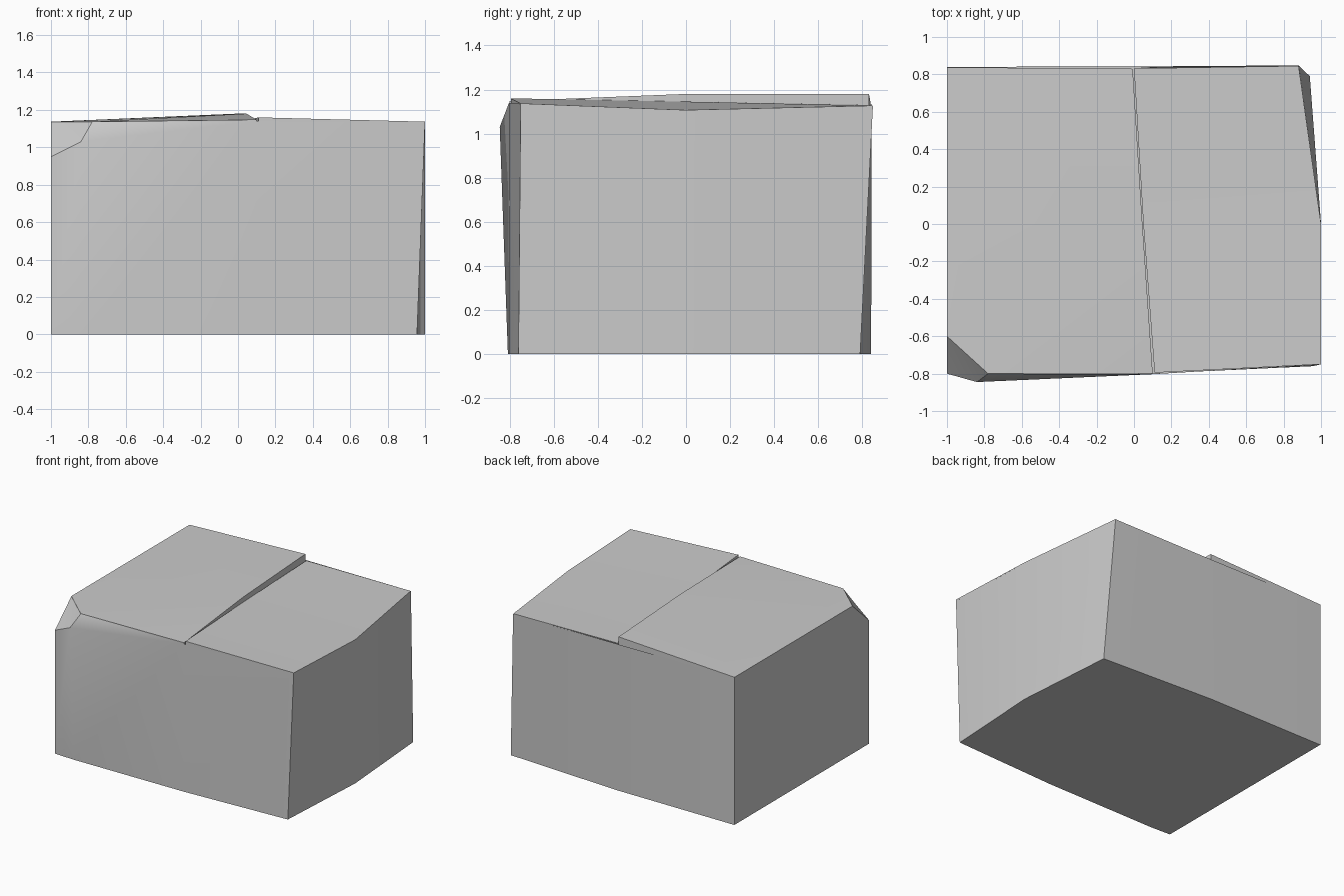
import bpy, bmesh

if "Cube" in bpy.data.objects:
    bpy.data.objects.remove(bpy.data.objects["Cube"])


def make_object(name, verts, faces):
    """Mesh object with consistent normals, smooth except at sharp folds."""
    bm = bmesh.new()
    vs = [bm.verts.new(v) for v in verts]
    for f in faces:
        bm.faces.new([vs[i] for i in f])
    bmesh.ops.recalc_face_normals(bm, faces=bm.faces)
    mesh = bpy.data.meshes.new(name)
    bm.to_mesh(mesh)
    bm.free()
    ob = bpy.data.objects.new(name, mesh)
    bpy.context.collection.objects.link(ob)
    bpy.ops.object.select_all(action='DESELECT')
    ob.select_set(True)
    bpy.context.view_layer.objects.active = ob
    bpy.ops.object.shade_smooth_by_angle(angle=0.52)
    return ob


def make_flap(name, outline, top_faces, base_z):
    """Folded sheet with a rim dropping to the wall tops."""
    n = len(outline)
    verts = list(outline) + [(x, y, min(z, base_z) - 0.005) for x, y, z in outline]
    faces = list(top_faces)
    faces += [(i, (i + 1) % n, (i + 1) % n + n, i + n) for i in range(n)]
    faces += [tuple(i + n for i in reversed(f)) for f in top_faces]
    return make_object(name, verts, faces)


# Carton walls and base: (bottom x, y), (top x, y, z), going round from front left
columns = [
    ((-1.0, -0.80), (-1.0, -0.80, 0.95)),
    ((-0.84, -0.808), (-0.84, -0.845, 1.03)),
    ((0.10, -0.80), (0.10, -0.803, 1.14)),
    ((0.957, -0.76), (1.0, -0.75, 1.135)),
    ((1.0, 0.0), (1.0, 0.0, 1.105)),
    ((0.94, 0.79), (0.88, 0.848, 1.125)),
    ((0.0, 0.84), (0.0, 0.842, 1.128)),
    ((-1.0, 0.84), (-1.0, 0.84, 1.135)),
    ((-1.0, -0.60), (-1.0, -0.60, 1.135)),
]
n = len(columns)
verts = [(*b, 0.0) for b, t in columns] + [t for b, t in columns]
verts.append((-0.78, -0.80, 1.135))
walls = [(i, (i + 1) % n, (i + 1) % n + n, i + n) for i in range(n)]
# Crushed front left corner
dent = [(n, n + 1, n + 8), (n + 1, 2 * n, n + 8), (n + 1, n + 2, 2 * n)]
make_object("carton_body", verts, walls + dent + [tuple(reversed(range(n)))])

# Left flap, lifted along its inner edge and bent down at the front
make_flap("left_flap", [
    (-1.0, 0.838, 1.137), (-1.0, 0.0, 1.137), (-1.0, -0.60, 1.137),
    (-0.78, -0.80, 1.137), (0.10, -0.80, 1.148), (0.045, 0.0, 1.18),
    (-0.007, 0.83, 1.18)],
    [(0, 1, 5, 6), (1, 2, 3, 5), (3, 4, 5)], 1.125)

# Right flap, lying lower towards the back
make_flap("right_flap", [
    (0.11, -0.795, 1.16), (1.0, -0.75, 1.137), (1.0, 0.0, 1.107),
    (0.88, 0.845, 1.127), (0.0, 0.832, 1.13), (0.05, 0.0, 1.145)],
    [(0, 1, 2, 5), (5, 2, 3, 4)], 1.13)
